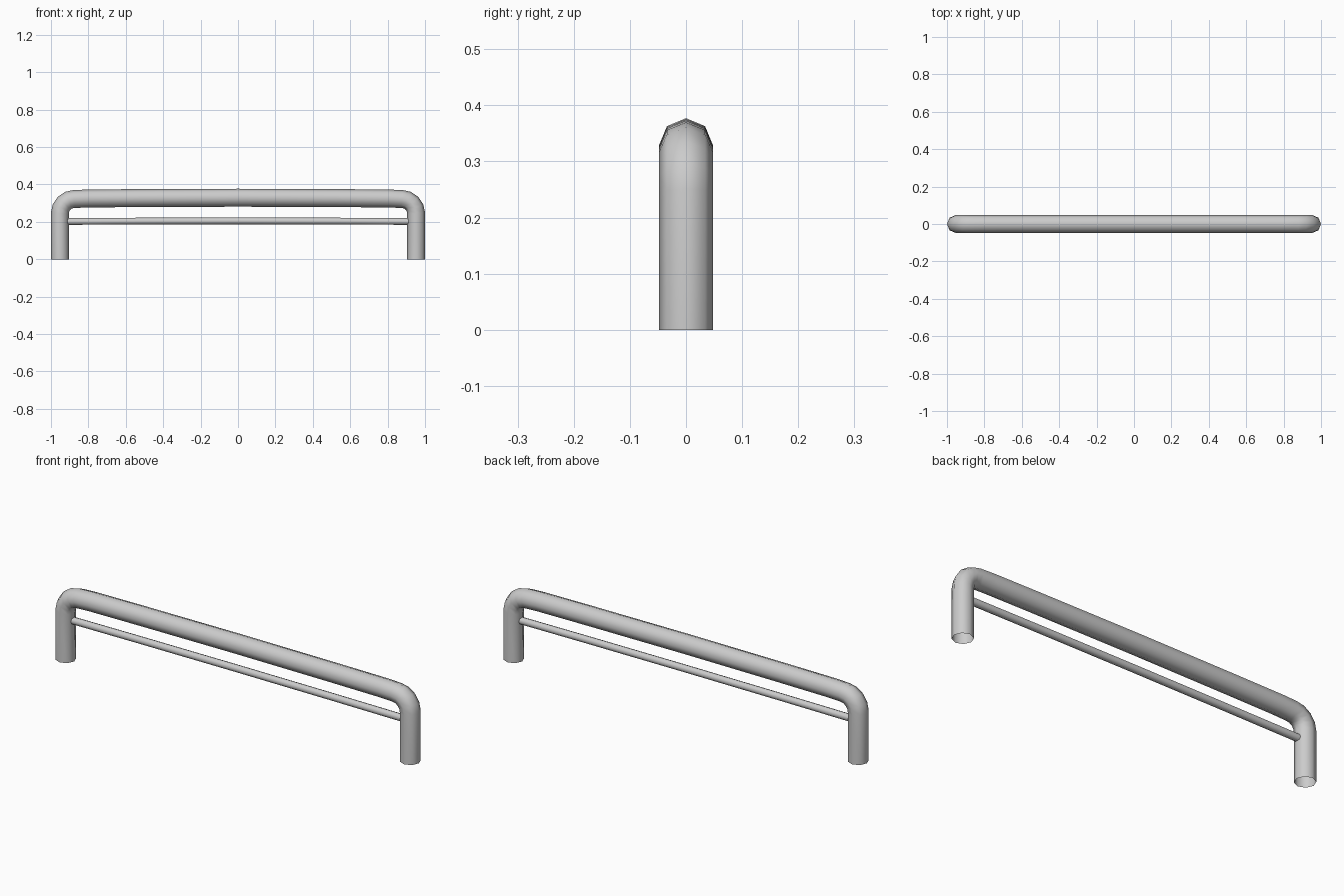
import bpy, bmesh, math
from mathutils import Vector

if "Cube" in bpy.data.objects:
    bpy.data.objects.remove(bpy.data.objects["Cube"])


def sweep(name, path, radius, sides=8):
    """Open-ended tube along a path in the XZ plane, rings mitred at each point."""
    bm = bmesh.new()
    pts = [Vector((x, 0, z)) for x, z in path]
    rings = []
    for i, p in enumerate(pts):
        d_in = (p - pts[max(i - 1, 0)]).normalized()
        d_out = (pts[min(i + 1, len(pts) - 1)] - p).normalized()
        t = (d_in + d_out).normalized()
        n = Vector((-t.z, 0, t.x))
        ring = []
        for k in range(sides):
            a = 2 * math.pi * k / sides
            ring.append(bm.verts.new(p + n * radius * math.cos(a)
                                     + Vector((0, radius * math.sin(a), 0))))
        rings.append(ring)
    for a, b in zip(rings, rings[1:]):
        for k in range(sides):
            j = (k + 1) % sides
            bm.faces.new((a[k], a[j], b[j], b[k]))
    bmesh.ops.recalc_face_normals(bm, faces=bm.faces[:])
    mesh = bpy.data.meshes.new(name)
    bm.to_mesh(mesh)
    bm.free()
    obj = bpy.data.objects.new(name, mesh)
    bpy.context.collection.objects.link(obj)
    bpy.context.view_layer.objects.active = obj
    obj.select_set(True)
    bpy.ops.object.shade_smooth_by_angle(angle=math.radians(60))
    obj.select_set(False)
    return obj


def mirrored(half):
    """Complete a left half path that ends on x = 0."""
    return half + [(-x, z) for x, z in reversed(half[:-1])]


# Main tube: leg, rounded corner, slightly bowed top rail
leg_x, bend_z, r = -0.952, 0.246, 0.076
corner = [(leg_x + r * (1 - math.cos(a)), bend_z + r * math.sin(a))
          for a in (math.radians(22.5 * i) for i in range(5))]
half = [(leg_x, 0.0)] + corner + [(-0.8, 0.325), (-0.53, 0.327), (0, 0.329)]
sweep("handrail_frame", mirrored(half), 0.048)

# Thin lower bar between the legs
sweep("lower_bar", mirrored([(-0.93, 0.202), (-0.53, 0.204), (0, 0.205)]), 0.018)
